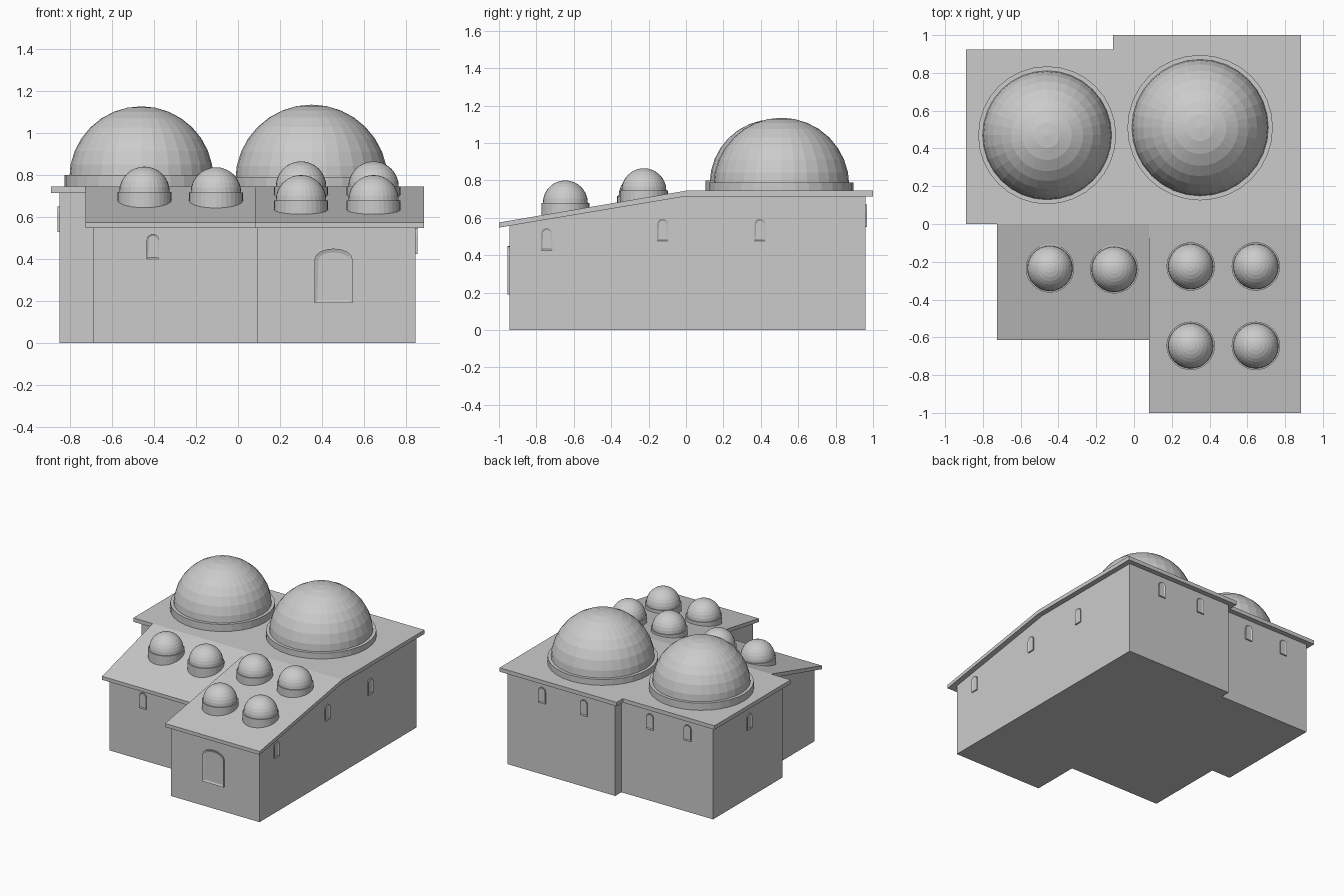
import bpy, bmesh, math
from mathutils import Matrix, Vector

cube = bpy.data.objects.get("Cube")
if cube:
    bpy.data.objects.remove(cube, do_unlink=True)

plaster = bpy.data.materials.new("pale_grey_plaster")
plaster.use_nodes = True
GREY = (0.6, 0.6, 0.6, 1)
plaster.diffuse_color = GREY
plaster.node_tree.nodes["Principled BSDF"].inputs["Base Color"].default_value = GREY


def finish(name, bm):
    bmesh.ops.recalc_face_normals(bm, faces=bm.faces)
    mesh = bpy.data.meshes.new(name)
    bm.to_mesh(mesh)
    bm.free()
    mesh.materials.append(plaster)
    ob = bpy.data.objects.new(name, mesh)
    bpy.context.collection.objects.link(ob)
    return ob


def prism(name, x0, x1, profile):
    """Extrude a (y, z) profile from x0 to x1."""
    bm = bmesh.new()
    face = bm.faces.new([bm.verts.new((x0, y, z)) for y, z in profile])
    new = bmesh.ops.extrude_face_region(bm, geom=[face])["geom"]
    bmesh.ops.translate(bm, vec=(x1 - x0, 0, 0),
                        verts=[v for v in new if isinstance(v, bmesh.types.BMVert)])
    return finish(name, bm)


def block(name, x0, x1, y0, y1, z0, z1):
    return prism(name, x0, x1, [(y0, z0), (y1, z0), (y1, z1), (y0, z1)])


def dome(name, x, y, base, drum_top, drum_r, r, top):
    """Round drum with a faceted half sphere on it."""
    bm = bmesh.new()
    bmesh.ops.create_cone(bm, cap_ends=True, segments=32, radius1=drum_r, radius2=drum_r,
                          depth=drum_top - base,
                          matrix=Matrix.Translation((x, y, (drum_top + base) / 2)))
    finish(name + "_drum", bm)
    bm = bmesh.new()
    bmesh.ops.create_uvsphere(bm, u_segments=32, v_segments=16, radius=r)
    bmesh.ops.delete(bm, geom=[v for v in bm.verts if v.co.z < -0.001], context='VERTS')
    bmesh.ops.translate(bm, vec=(x, y, top - r), verts=bm.verts)
    finish(name, bm)


def window(name, pos, angle, w, h, rise, frame, out=0.009):
    """Arched frame with a recessed pane; pos is the bottom centre on the wall."""
    pts = [(-w / 2, 0), (w / 2, 0)]
    for i in range(9):
        a = math.pi * i / 8
        pts.append((w / 2 * math.cos(a), h - rise + rise * math.sin(a)))
    bm = bmesh.new()
    face = bm.faces.new([bm.verts.new((px, 0, pz)) for px, pz in pts])
    new = bmesh.ops.extrude_face_region(bm, geom=[face])["geom"]
    bmesh.ops.translate(bm, vec=(0, -out, 0),
                        verts=[v for v in new if isinstance(v, bmesh.types.BMVert)])
    front = next(f for f in new if isinstance(f, bmesh.types.BMFace))
    bmesh.ops.recalc_face_normals(bm, faces=bm.faces)
    bmesh.ops.inset_region(bm, faces=[front], thickness=frame)
    bmesh.ops.translate(bm, vec=(0, out * 0.7, 0), verts=front.verts)
    ob = finish(name, bm)
    ob.data.transform(Matrix.Translation(Vector(pos)) @ Matrix.Rotation(angle, 4, 'Z'))


# Walls
EAVE, ROOF = 0.715, 0.745
LOW, LOW_TOP = 0.548, 0.575


def wing_walls(name, x0, x1, front, back, roof_front):
    z = EAVE + (EAVE - LOW) * front / -roof_front
    prism(name, x0, x1, [(front, 0), (back, 0), (back, EAVE), (0, EAVE), (front, z)])


wing_walls("right_hall_walls", 0.09, 0.845, -0.945, 0.96, -1.0)
wing_walls("front_left_walls", -0.69, 0.09, -0.575, 0.04, -0.615)
block("back_left_walls", -0.85, -0.07, 0.04, 0.885, 0, EAVE)
block("back_middle_walls", -0.07, 0.09, 0.04, 0.96, 0, EAVE)

# Roof slabs
block("flat_roof_left", -0.89, -0.11, 0, 0.925, EAVE, ROOF)
block("flat_roof_right", -0.11, 0.885, 0, 1.0, EAVE, ROOF)
for name, x0, x1, front in (("sloped_roof_right", 0.08, 0.885, -1.0),
                            ("sloped_roof_left", -0.725, 0.08, -0.615)):
    prism(name, x0, x1, [(0, EAVE), (0, ROOF), (front, LOW_TOP), (front, LOW)])

# Large domes
dome("large_dome_left", -0.46, 0.47, 0.735, 0.80, 0.365, 0.343, 1.127)
dome("large_dome_right", 0.35, 0.51, 0.735, 0.79, 0.385, 0.363, 1.135)

# Small domes on the sloped roofs
small = [(-0.445, -0.235, 0.72), (-0.105, -0.24, 0.717), (0.3, -0.225, 0.745),
         (0.645, -0.225, 0.745), (0.3, -0.645, 0.68), (0.645, -0.645, 0.68)]
for i, (x, y, z) in enumerate(small):
    dome("small_dome_%d" % (i + 1), x, y, z - 0.115, z, 0.128, 0.12, z + 0.12)

# Large front window and the small windows
window("large_front_window", (0.455, -0.945, 0.19), 0, 0.18, 0.26, 0.05, 0.018)


def small_window(name, pos, angle):
    window(name, pos, angle, 0.06, 0.12, 0.03, 0.01, 0.008)


small_window("small_front_window", (-0.405, -0.575, 0.40), 0)
for i, (y, z) in enumerate([(-0.745, 0.425), (-0.125, 0.475), (0.395, 0.475)]):
    small_window("left_side_window_%d" % (i + 1), (0.845, y, z), math.pi / 2)
for i, (x, y) in enumerate([(0.55, 0.96), (0.195, 0.96), (-0.315, 0.885), (-0.635, 0.885)]):
    small_window("back_window_%d" % (i + 1), (x, y, 0.55), math.pi)
small_window("right_side_window", (-0.85, 0.45, 0.53), -math.pi / 2)
